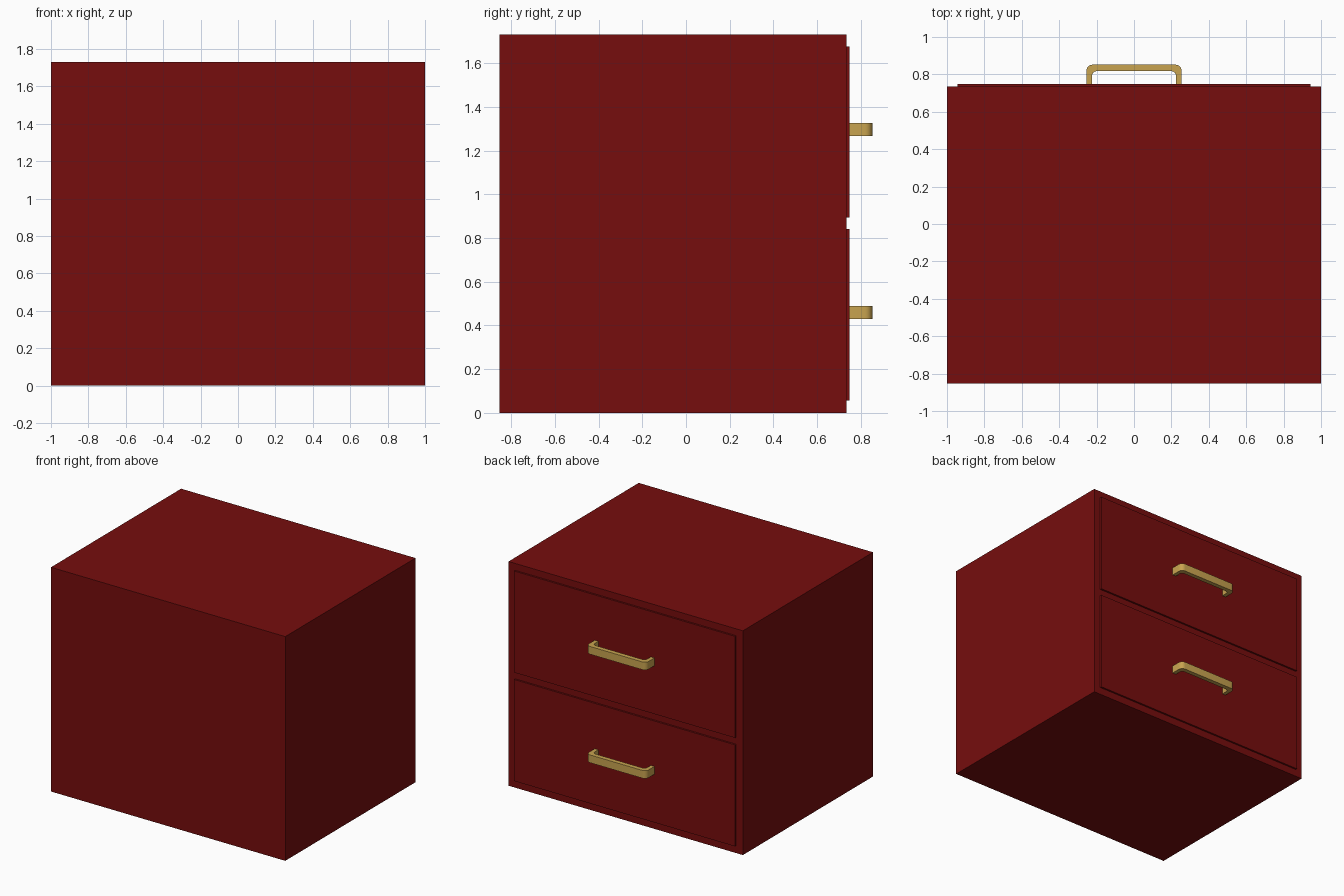
import bpy, bmesh, math

if "Cube" in bpy.data.objects:
    bpy.data.objects.remove(bpy.data.objects["Cube"])


def material(name, rgb):
    m = bpy.data.materials.new(name)
    m.diffuse_color = (*rgb, 1)
    m.use_nodes = True
    m.node_tree.nodes["Principled BSDF"].inputs["Base Color"].default_value = m.diffuse_color
    return m


RED = material("dark red", (0.18, 0.004, 0.004))
BRASS = material("brass", (0.58, 0.37, 0.08))


def finish(bm, name, mat):
    bmesh.ops.recalc_face_normals(bm, faces=bm.faces)
    me = bpy.data.meshes.new(name)
    bm.to_mesh(me)
    bm.free()
    me.materials.append(mat)
    ob = bpy.data.objects.new(name, me)
    bpy.context.collection.objects.link(ob)
    return ob


def box(name, lo, hi, mat):
    bm = bmesh.new()
    bmesh.ops.create_cube(bm, size=1)
    for v in bm.verts:
        v.co = [lo[i] + (v.co[i] + 0.5) * (hi[i] - lo[i]) for i in range(3)]
    return finish(bm, name, mat)


def handle(name, z, mat):
    # U-shaped bar with rounded corners, drawn in plan and extruded upward
    def half(x, y, r, steps=6):
        pts = [(x, 0.747)]
        for i in range(steps + 1):
            a = math.pi / 2 * i / steps
            pts.append((x - r + r * math.cos(a), y - r + r * math.sin(a)))
        return pts

    def arch(x, y, r):
        right = half(x, y, r)
        return right + [(-px, py) for px, py in reversed(right)]

    outer, inner = arch(0.255, 0.852, 0.034), arch(0.224, 0.817, 0.024)
    bm = bmesh.new()
    vo = [bm.verts.new((x, y, z - 0.03)) for x, y in outer]
    vi = [bm.verts.new((x, y, z - 0.03)) for x, y in inner]
    faces = [bm.faces.new((vo[i], vo[i + 1], vi[i + 1], vi[i]))
             for i in range(len(vo) - 1)]
    ext = bmesh.ops.extrude_face_region(bm, geom=faces, use_keep_orig=True)
    top = [g for g in ext["geom"] if isinstance(g, bmesh.types.BMVert)]
    bmesh.ops.translate(bm, verts=top, vec=(0, 0, 0.06))
    ob = finish(bm, name, mat)
    bpy.context.view_layer.objects.active = ob
    ob.select_set(True)
    bpy.ops.object.shade_smooth_by_angle(angle=math.radians(30))
    ob.select_set(False)


# Cabinet body
box("cabinet_body", (-1, -0.852, 0), (1, 0.735, 1.73), RED)

# Two drawer fronts, each with its pull handle
for label, z0 in (("lower", 0.057), ("upper", 0.894)):
    box(label + "_drawer_front", (-0.943, 0.725, z0), (0.943, 0.749, z0 + 0.783), RED)
    handle(label + "_drawer_handle", z0 + 0.403, BRASS)
